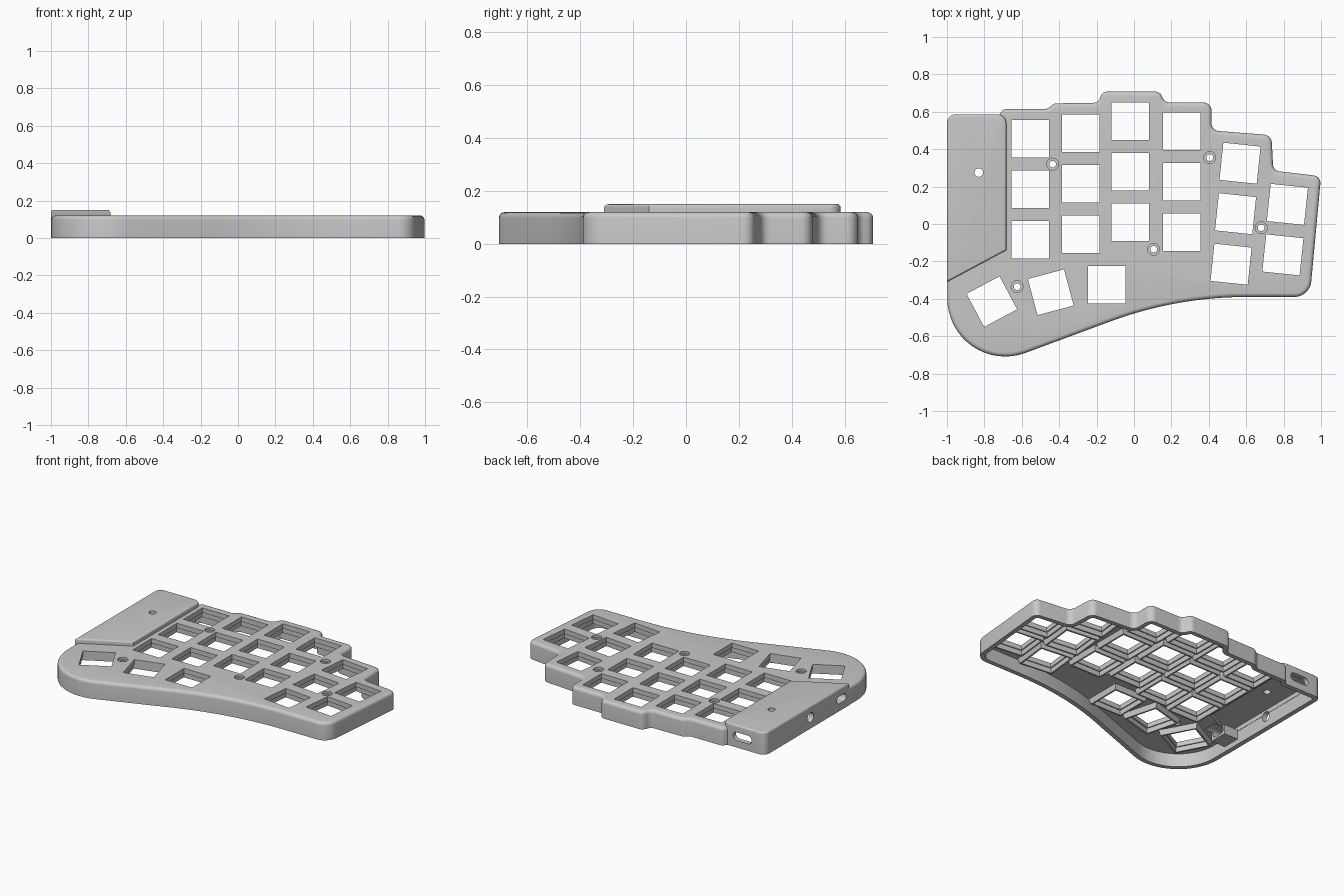
import bpy, bmesh, math
from mathutils import Vector, Matrix

cube = bpy.data.objects.get("Cube")
if cube:
    bpy.data.objects.remove(cube, do_unlink=True)

WALL, TOP, COVER_TOP = 0.03, 0.12, 0.15

grey = bpy.data.materials.new("plain light grey")
grey.use_nodes = True
COLOUR = (0.58, 0.58, 0.58, 1)
grey.diffuse_color = COLOUR
grey.node_tree.nodes["Principled BSDF"].inputs["Base Color"].default_value = COLOUR


def rounded(corners, steps=8):
    """Turn (x, y, radius) corners into an outline with rounded corners."""
    out, n = [], len(corners)
    for i, (x, y, r) in enumerate(corners):
        p = Vector((x, y))
        a = Vector(corners[i - 1][:2]) - p
        b = Vector(corners[(i + 1) % n][:2]) - p
        if r == 0:
            out.append(p)
            continue
        half = a.angle(b) / 2
        t = r / math.tan(half)
        a.normalize()
        b.normalize()
        centre = p + (a + b).normalized() * (r / math.sin(half))
        start, end = p + a * t - centre, p + b * t - centre
        turn = math.atan2(start.x * end.y - start.y * end.x, start.dot(end))
        count = 2 * steps if r > 0.2 else steps
        for k in range(count + 1):
            out.append(centre + Matrix.Rotation(turn * k / count, 2) @ start)
    return out


def inset(points, d):
    """Move a counter-clockwise outline inward by d."""
    out, n = [], len(points)
    for i, p in enumerate(points):
        e1 = (p - points[i - 1]).normalized()
        e2 = (points[(i + 1) % n] - p).normalized()
        n1, n2 = Vector((-e1.y, e1.x)), Vector((-e2.y, e2.x))
        out.append(p + (n1 + n2) * (d / (1 + n1.dot(n2))))
    return out


def loft(bm, sections, matrix=Matrix()):
    """Join counter-clockwise outlines [(points, z), ...], low to high, into a solid."""
    rings = [[bm.verts.new(matrix @ Vector((p.x, p.y, z))) for p in pts]
             for pts, z in sections]
    n = len(rings[0])
    bm.faces.new(rings[0][::-1])
    bm.faces.new(rings[-1])
    for lo, hi in zip(rings, rings[1:]):
        for i in range(n):
            j = (i + 1) % n
            bm.faces.new((lo[i], lo[j], hi[j], hi[i]))


def finish(bm, name):
    bm.normal_update()
    mesh = bpy.data.meshes.new(name)
    bm.to_mesh(mesh)
    bm.free()
    mesh.materials.append(grey)
    obj = bpy.data.objects.new(name, mesh)
    bpy.context.collection.objects.link(obj)
    return obj


def solid(name, sections):
    bm = bmesh.new()
    loft(bm, sections)
    return finish(bm, name)


def soft_top(outline, top, r, steps=5):
    """Sections of a slab whose upper edge is rounded by r."""
    arc = [k * math.pi / 2 / steps for k in range(steps + 1)]
    return [(outline, 0)] + [(inset(outline, r * (1 - math.cos(a))),
                              top - r + r * math.sin(a)) for a in arc]


def combine(target, tool, operation):
    """Apply a boolean, taking the first solver that keeps the full-width case."""
    tool.hide_render = True
    mod = target.modifiers.new(operation.lower(), "BOOLEAN")
    mod.operation, mod.object = operation, tool
    for solver in ("EXACT", "MANIFOLD", "FLOAT"):
        mod.solver = solver
        bpy.context.view_layer.update()
        result = target.evaluated_get(bpy.context.evaluated_depsgraph_get()).data
        xs = [v.co.x for v in result.vertices]
        if xs and max(xs) - min(xs) > 1.95:
            break
    bpy.context.view_layer.objects.active = target
    bpy.ops.object.modifier_apply(modifier=mod.name)
    bpy.data.objects.remove(tool, do_unlink=True)


def square(h):
    return [Vector(p) for p in ((-h, -h), (h, -h), (h, h), (-h, h))]


def pill(w, h, steps=8):
    """Rounded slot outline; a circle when w equals h."""
    pts, r = [], h / 2
    for side in (1, -1):
        for k in range(steps + 1 if w > h else steps):
            a = (k / steps - 0.5 * side) * math.pi
            pts.append(Vector((side * (w / 2 - r) + r * math.cos(a), r * math.sin(a))))
    return pts


# Outlines, counter-clockwise from the front right corner
body_outline = rounded([
    (0.94, -0.39, 0.09), (1.0, 0.255, 0.04), (0.745, 0.285, 0.04), (0.735, 0.475, 0.045),
    (0.415, 0.50, 0.04), (0.415, 0.65, 0.045), (0.165, 0.65, 0.04), (0.138, 0.708, 0.04),
    (-0.168, 0.708, 0.04), (-0.193, 0.648, 0.04), (-0.425, 0.645, 0.04),
    (-0.465, 0.615, 0.04), (-0.70, 0.615, 0.035), (-0.72, 0.583, 0),
    (-0.998, 0.583, 0.045), (-0.998, -0.844, 0.31), (0.227, -0.39, 2.1)])
cover_outline = rounded([(-0.683, 0.585, 0.045), (-1, 0.585, 0.045),
                         (-1, -0.31, 0), (-0.683, -0.14, 0)])

# Hollow case with a raised controller cover
case = solid("keyboard_case", soft_top(body_outline, TOP, 0.022))
combine(case, solid("controller_cover", soft_top(cover_outline, COVER_TOP, 0.012)), "UNION")
inner = inset(body_outline, WALL)
combine(case, solid("body_cavity", [(inner, -0.05), (inner, TOP - WALL)]), "DIFFERENCE")
inner = inset(cover_outline, WALL + 0.004)
combine(case, solid("cover_cavity", [(inner, 0.05), (inner, COVER_TOP - WALL)]), "DIFFERENCE")

# Key positions: straight columns, tilted columns, thumb keys
PITCH = 0.27
keys = [(x, y - PITCH * row, 0) for x, y in
        ((-0.555, 0.455), (-0.285, 0.485), (-0.02, 0.55), (0.255, 0.495)) for row in range(3)]
for x, y, rows in ((0.567, 0.325, 3), (0.82, 0.105, 2)):
    keys += [(x - 0.024 * row, y - PITCH * row, -6) for row in range(rows)]
keys += [(-0.76, -0.415, 28), (-0.445, -0.365, 15), (-0.145, -0.325, 0)]
key_frames = [Matrix.Translation((x, y, 0)) @ Matrix.Rotation(math.radians(a), 4, "Z")
              for x, y, a in keys]

# Collars under the key holes, and a cradle behind the jack slot
bm = bmesh.new()
for frame in key_frames:
    loft(bm, [(square(0.118), 0.055), (square(0.13), 0.105)], frame)
combine(case, finish(bm, "key_collars"), "UNION")
bm = bmesh.new()
loft(bm, [(square(0.062), 0.035), (square(0.062), 0.1)], Matrix.Translation((-0.925, -0.23, 0)))
combine(case, finish(bm, "jack_cradle"), "UNION")

# Key holes with a wider clip recess below the plate
bm = bmesh.new()
for frame in key_frames:
    loft(bm, [(square(0.107), -0.02), (square(0.107), 0.088),
              (square(0.1), 0.088), (square(0.1), 0.2)], frame)

# Counterbored screw holes and the reset hole in the cover
small, wide, reset = (pill(d, d) for d in (0.036, 0.064, 0.046))
for x, y in ((-0.435, 0.32), (0.405, 0.355), (0.68, -0.02), (0.105, -0.135), (-0.625, -0.335)):
    loft(bm, [(small, 0.05), (small, 0.105), (wide, 0.105), (wide, 0.2)],
         Matrix.Translation((x, y, 0)))
loft(bm, [(reset, 0.1), (reset, 0.2)], Matrix.Translation((-0.83, 0.275, 0)))

# Ports: cable slot at the back, round button and jack slot on the side
back = Matrix.Translation((-0.83, 0.5, 0.075)) @ Matrix.Rotation(math.pi / 2, 4, "X")
loft(bm, [(pill(0.14, 0.055), -0.2), (pill(0.14, 0.055), 0)], back)
side = Matrix.Rotation(math.pi / 2, 4, "Z") @ Matrix.Rotation(math.pi / 2, 4, "X")
for y, w, h in ((0.1, 0.066, 0.066), (-0.23, 0.1, 0.05)):
    loft(bm, [(pill(w, h), -0.2), (pill(w, h), 0.2)], Matrix.Translation((-1, y, 0.075)) @ side)
combine(case, finish(bm, "openings"), "DIFFERENCE")

# Smooth rounded edges, crisp corners
bpy.ops.object.select_all(action="DESELECT")
case.select_set(True)
bpy.context.view_layer.objects.active = case
bpy.ops.object.shade_smooth_by_angle(angle=math.radians(30))
